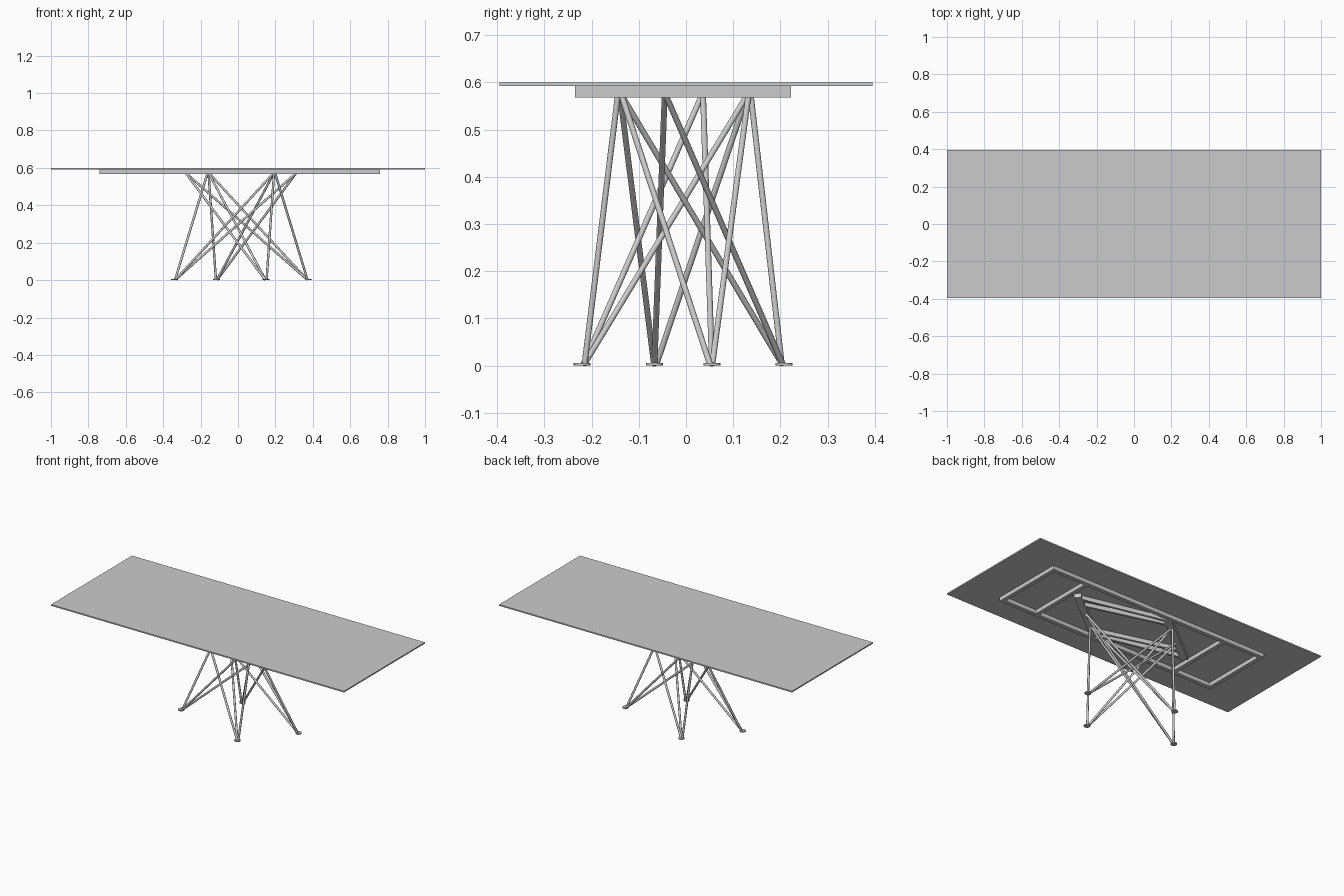
import bpy, math
from mathutils import Vector

if "Cube" in bpy.data.objects:
    bpy.data.objects.remove(bpy.data.objects["Cube"])

CX, CY = 0.017, -0.005          # point-symmetry centre of the base
Z0, Z1 = 0.568, 0.592           # underframe bottom and top


def box(name, center, size, angle=0.0):
    bpy.ops.mesh.primitive_cube_add(size=1, location=center)
    o = bpy.context.object
    o.name = name
    o.scale = size
    o.rotation_euler.z = angle
    return o


def bar(name, a, b, width):
    """Flat underframe bar between two plan points."""
    a, b = Vector(a), Vector(b)
    d, m = b - a, (a + b) / 2
    return box(name, (m.x, m.y, (Z0 + Z1) / 2), (d.length, width, Z1 - Z0),
               math.atan2(d.y, d.x))


def rod(name, a, b, r):
    """Round rod between two 3D points."""
    a, b = Vector(a), Vector(b)
    d = b - a
    bpy.ops.mesh.primitive_cylinder_add(vertices=16, radius=r, depth=d.length,
                                        location=(a + b) / 2)
    o = bpy.context.object
    o.name = name
    o.rotation_euler = d.to_track_quat('Z', 'Y').to_euler()
    bpy.ops.object.shade_smooth_by_angle()
    return o


def opposite(p):
    return (2 * CX - p[0], 2 * CY - p[1])


# table top
box("table_top", (0, 0, 0.596), (2, 0.79, 0.008))

# outer rectangular underframe with two cross bars
X0, X1, Y0, Y1, W = -0.74, 0.76, -0.235, 0.222, 0.024
for y, n in ((Y0 + W / 2, "front"), (Y1 - W / 2, "back")):
    bar(n + "_rail", (X0, y), (X1, y), W)
for i, x in enumerate((X0 + W / 2, -0.468, 0.508, X1 - W / 2)):
    bar(f"cross_rail_{i}", (x, Y0 + W), (x, Y1 - W), W)

# slanted bearers carrying the rods, and skewed inner bars between them
for i, (a, b, w) in enumerate((((0.125, -0.192), (0.46, 0.07), 0.04),
                               ((0.44, 0.06), (-0.09, 0.185), 0.014),
                               ((0.385, 0.012), (-0.125, 0.157), 0.014))):
    n = "bearer" if i == 0 else f"inner_bar_{i}"
    bar(n + "_a", a, b, w)
    bar(n + "_b", opposite(a), opposite(b), w)

# feet and upper joints (plan positions)
feet = {"left": (-0.34, -0.067), "front": (0.15, -0.22),
        "right": (0.375, 0.055), "back": (-0.115, 0.208)}
joints = {"P": (-0.16, 0.133), "Q": (-0.283, 0.036),
          "R": (0.195, -0.14), "S": (0.315, -0.045)}
links = {"left": "PRS", "back": "PRS", "front": "PQR", "right": "PQR"}

for n, f in feet.items():
    rod(n + "_foot", (*f, 0), (*f, 0.006), 0.018)
    for k in links[n]:
        j = joints[k]
        d = (Vector(j) - Vector(f)).normalized()
        lo = Vector(f) + d * 0.006
        hi = Vector(j) - d * 0.005
        rod(f"{n}_rod_{k.lower()}", (*lo, 0.003), (*hi, 0.572), 0.0062)
